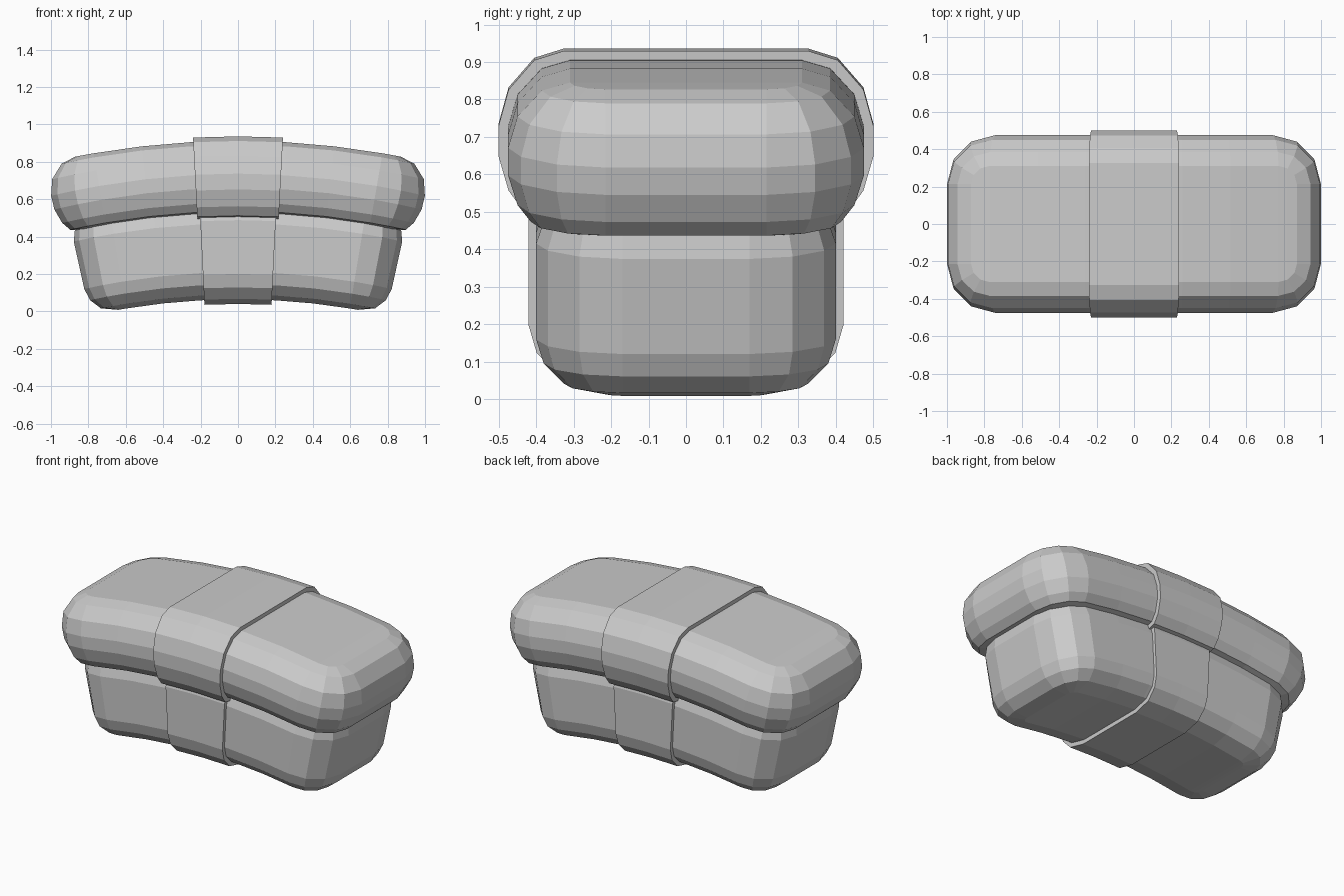
import bpy, bmesh
from math import sin, cos, pi

cube = bpy.data.objects.get("Cube")
if cube:
    bpy.data.objects.remove(cube, do_unlink=True)

PIVOT = -3.6    # height of the centre every part bends around
ARC = 4.3       # radius at which lengths are measured

grey = bpy.data.materials.new("plain grey")
grey.use_nodes = True
COLOUR = (0.6, 0.6, 0.6, 1)
grey.diffuse_color = COLOUR
grey.node_tree.nodes["Principled BSDF"].inputs["Base Color"].default_value = COLOUR


def bend(s, y, h):
    """Wrap a straight position around the pivot."""
    r, a = h - PIVOT, s / ARC
    return (r * sin(a), y, r * cos(a) + PIVOT)


def finish(name, bm):
    bmesh.ops.recalc_face_normals(bm, faces=bm.faces)
    mesh = bpy.data.meshes.new(name)
    bm.to_mesh(mesh)
    bm.free()
    mesh.materials.append(grey)
    obj = bpy.data.objects.new(name, mesh)
    bpy.context.collection.objects.link(obj)
    return obj


def half_outline(length, width, radius, inset, steps=6):
    """Front half of a rounded rectangle, from +x round to -x."""
    cx, cy, r = length - radius, width - radius, radius - inset
    right = [(cx + r * cos(i * pi / 6), -cy - r * sin(i * pi / 6)) for i in range(4)]
    side = [(cx * (1 - 2 * i / steps), -cy - r) for i in range(1, steps)]
    left = [(-x, y) for x, y in reversed(right)]
    return right + side + left


def pillow(name, length, width, radius, profile):
    """Stack of rounded rectangles, closed with strips, then bent."""
    bm = bmesh.new()
    rings = []
    for h, inset in profile:
        half = half_outline(length, width, radius, inset)
        loop = half + [(x, -y) for x, y in reversed(half)]
        rings.append([bm.verts.new(bend(x, y, h)) for x, y in loop])
    n = len(rings[0])
    for a, b in zip(rings, rings[1:]):
        for i in range(n):
            j = (i + 1) % n
            bm.faces.new((a[i], a[j], b[j], b[i]))
    for ring in (rings[0], rings[-1]):
        for i in range(n // 2 - 1):
            bm.faces.new((ring[i], ring[i + 1], ring[n - 2 - i], ring[n - 1 - i]))
    return finish(name, bm)


def band(name, half_length, width, profile, y_scale, middle, h_scale):
    """Slice of a slightly enlarged pillow section."""
    bm = bmesh.new()
    side = [((width - inset) * y_scale, middle + (h - middle) * h_scale)
            for h, inset in profile]
    loop = side + [(-y, h) for y, h in reversed(side)]
    rings = [[bm.verts.new(bend(s, y, h)) for y, h in loop]
             for s in (-half_length, 0, half_length)]
    for a, b in zip(rings, rings[1:]):
        for i in range(len(loop)):
            j = (i + 1) % len(loop)
            bm.faces.new((a[i], a[j], b[j], b[i]))
    bm.faces.new(rings[0])
    bm.faces.new(rings[-1])
    return finish(name, bm)


# (height, inset) from bottom to top
topping = [(0.52, 0.13), (0.535, 0.06), (0.58, 0.025), (0.66, 0),
           (0.735, 0), (0.82, 0.025), (0.89, 0.09), (0.912, 0.165)]
base = [(0.065, 0.18), (0.09, 0.075), (0.145, 0.02), (0.21, 0),
        (0.47, 0), (0.56, 0.03), (0.6, 0.1)]

# Body
pillow("lower_block", 0.935, 0.4, 0.23, base)
pillow("upper_slab", 1.0, 0.475, 0.26, topping)

# Wrap around the middle
band("lower_wrap", 0.212, 0.4, base, 1.05, 0.3, 1.106)
band("upper_wrap", 0.228, 0.475, topping, 1.053, 0.72, 1.125)
